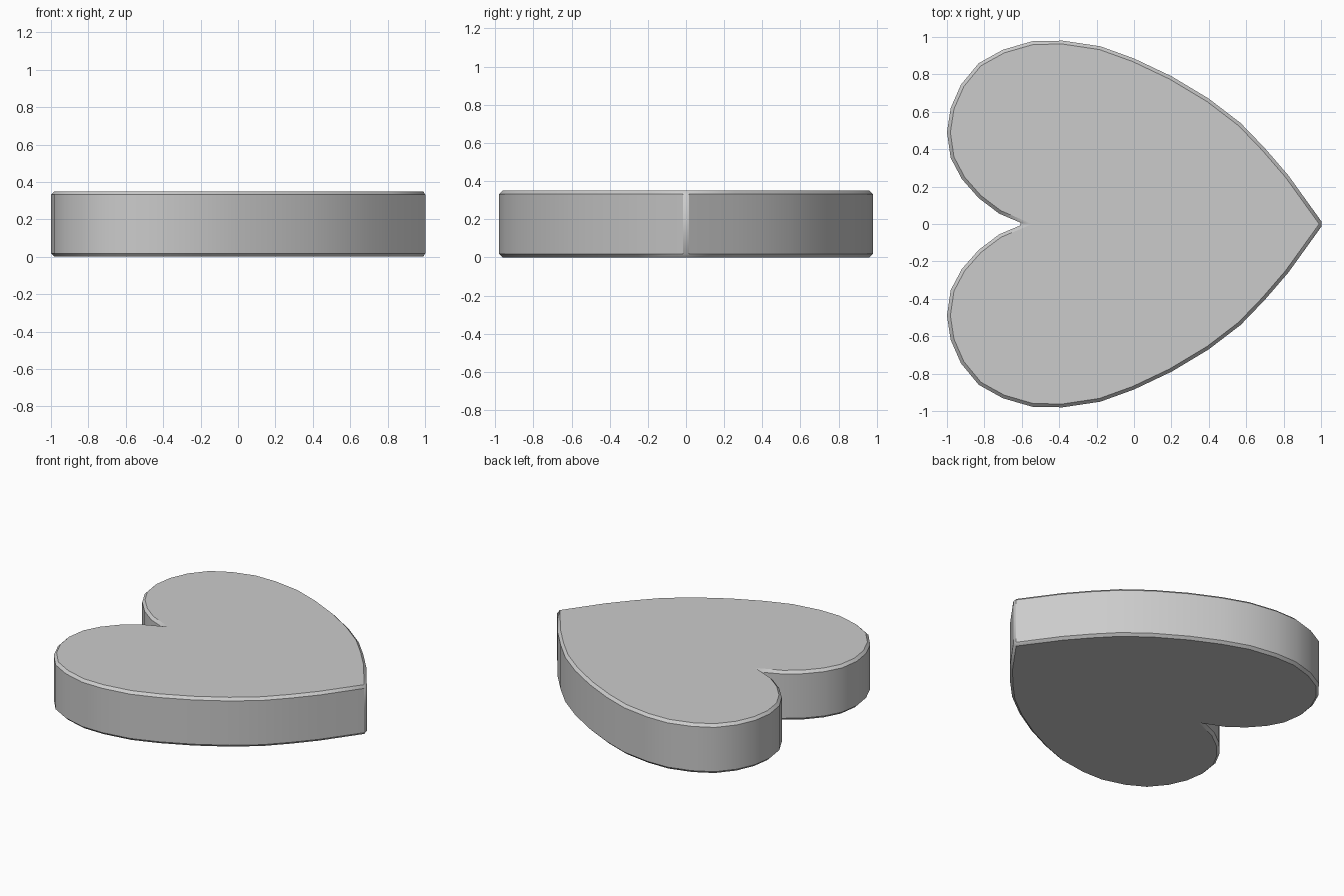
import bpy, bmesh

if "Cube" in bpy.data.objects:
    bpy.data.objects.remove(bpy.data.objects["Cube"])

# Half outline of the heart, from the tip to the notch
half = [(1.012, 0), (0.825, 0.26), (0.70, 0.405), (0.57, 0.54), (0.40, 0.67),
        (0.20, 0.79), (0.0, 0.885), (-0.18, 0.95), (-0.38, 0.98), (-0.54, 0.978),
        (-0.70, 0.932), (-0.83, 0.86), (-0.925, 0.745), (-0.98, 0.62),
        (-1.0, 0.49), (-0.98, 0.353), (-0.92, 0.24), (-0.83, 0.138),
        (-0.72, 0.055), (-0.59, 0)]
outline = half + [(x, -y) for x, y in reversed(half[1:-1])]

# Slab extruded from the mirrored outline
HEIGHT = 0.35
bm = bmesh.new()
base = bm.faces.new([bm.verts.new((x, y, 0)) for x, y in outline])
top = bmesh.ops.extrude_face_region(bm, geom=[base], use_keep_orig=True)
bmesh.ops.translate(bm, vec=(0, 0, HEIGHT),
                    verts=[g for g in top["geom"] if isinstance(g, bmesh.types.BMVert)])
bmesh.ops.recalc_face_normals(bm, faces=bm.faces[:])

mesh = bpy.data.meshes.new("heart_slab")
bm.to_mesh(mesh)
bm.free()
heart = bpy.data.objects.new("heart_slab", mesh)
bpy.context.collection.objects.link(heart)

# Narrow chamfer on the rims and the tip
bevel = heart.modifiers.new("chamfer", "BEVEL")
bevel.width = 0.018
bevel.segments = 1
bevel.limit_method = "ANGLE"
bevel.angle_limit = 0.6

# Smooth side wall, sharp rims
bpy.context.view_layer.objects.active = heart
heart.select_set(True)
bpy.ops.object.shade_smooth_by_angle(angle=0.6)
